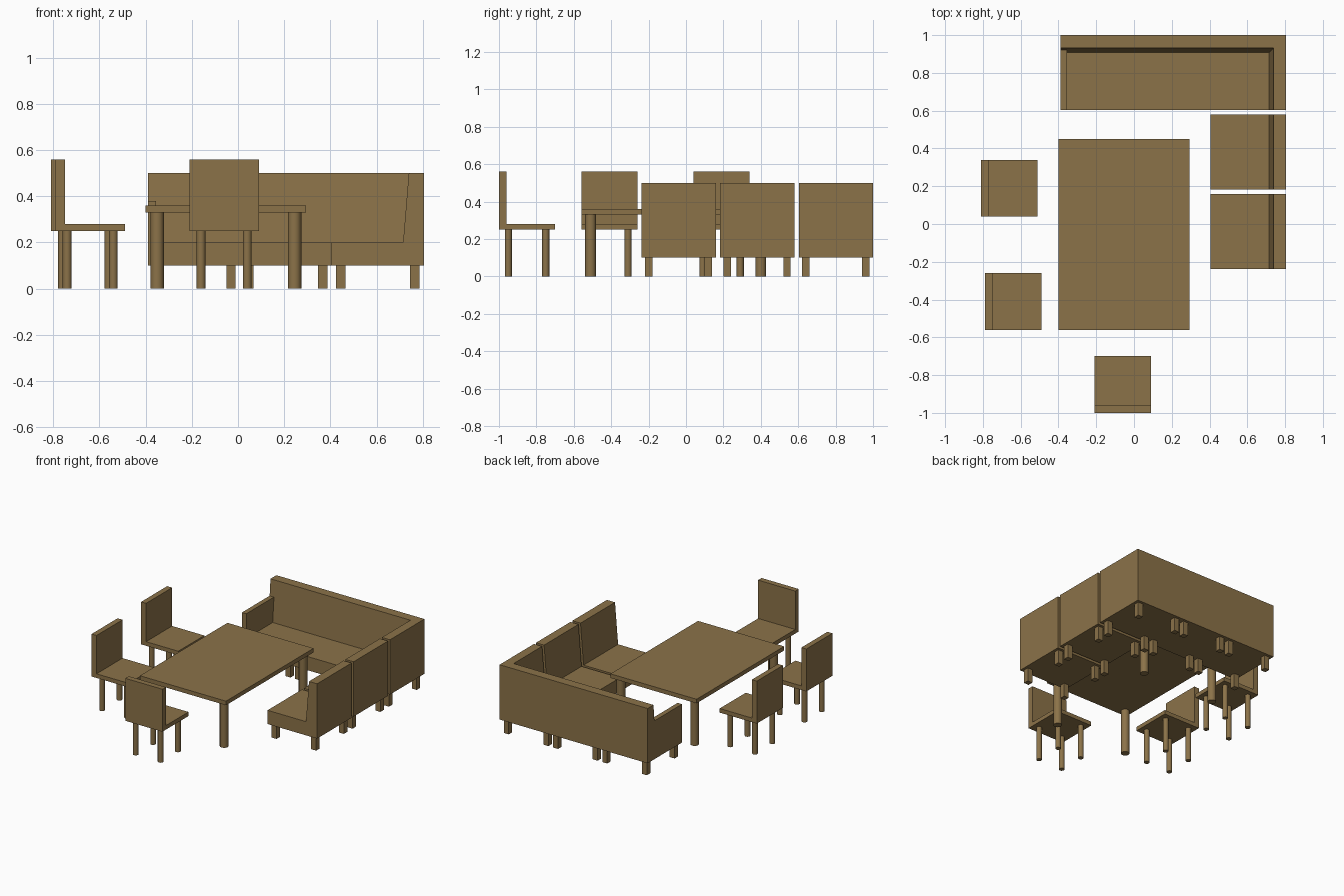
import bpy
import bmesh
from mathutils import Vector

cube = bpy.data.objects.get("Cube")
if cube:
    bpy.data.objects.remove(cube, do_unlink=True)

WOOD = (0.26, 0.17, 0.066, 1)
mat = bpy.data.materials.new("warm brown")
mat.use_nodes = True
mat.diffuse_color = WOOD
mat.node_tree.nodes["Principled BSDF"].inputs["Base Color"].default_value = WOOD


def finish(name, bm):
    bmesh.ops.recalc_face_normals(bm, faces=bm.faces)
    mesh = bpy.data.meshes.new(name)
    bm.to_mesh(mesh)
    bm.free()
    mesh.materials.append(mat)
    obj = bpy.data.objects.new(name, mesh)
    bpy.context.collection.objects.link(obj)
    return obj


def box(name, lo, hi, top_hi=None):
    """Box between two corners; top_hi shifts the far x, y edges of its top."""
    lo, hi = Vector(lo), Vector(hi)
    bm = bmesh.new()
    bmesh.ops.create_cube(bm, size=1)
    for v in bm.verts:
        far = [c > 0 for c in v.co]
        v.co = [hi[i] if far[i] else lo[i] for i in range(3)]
        if top_hi and far[2]:
            for i in (0, 1):
                if far[i]:
                    v.co[i] = top_hi[i]
    return finish(name, bm)


def round_leg(name, x, y, height, radius):
    bm = bmesh.new()
    bmesh.ops.create_cone(bm, cap_ends=True, segments=12, radius1=radius,
                          radius2=radius, depth=height)
    bmesh.ops.translate(bm, verts=bm.verts, vec=(x, y, height / 2))
    obj = finish(name, bm)
    bpy.ops.object.select_all(action='DESELECT')
    obj.select_set(True)
    bpy.context.view_layer.objects.active = obj
    bpy.ops.object.shade_smooth_by_angle(angle=0.7)


def corners(x0, x1, y0, y1, inset):
    return [(x, y) for x in (x0 + inset, x1 - inset) for y in (y0 + inset, y1 - inset)]


# Dining table
TX0, TX1, TY0, TY1 = -0.40, 0.295, -0.56, 0.45
box("table_top", (TX0, TY0, 0.33), (TX1, TY1, 0.36))
for x, y in corners(TX0, TX1, TY0, TY1, 0.05):
    round_leg("table_leg", x, y, 0.33, 0.029)


# Chairs: seat and back form one L-shaped solid
def chair(x, y, back_axis):
    size, back = 0.30, 0.04
    profile = [(0, 0.25), (size, 0.25), (size, 0.28), (back, 0.28), (back, 0.56), (0, 0.56)]
    bm = bmesh.new()
    if back_axis == "x":
        pts, side = [(x + d, y, z) for d, z in profile], (0, size, 0)
    else:
        pts, side = [(x, y + d, z) for d, z in profile], (size, 0, 0)
    face = bm.faces.new([bm.verts.new(p) for p in pts])
    out = bmesh.ops.extrude_face_region(bm, geom=[face], use_keep_orig=True)
    moved = [g for g in out["geom"] if isinstance(g, bmesh.types.BMVert)]
    bmesh.ops.translate(bm, verts=moved, vec=side)
    finish("chair_seat_and_back", bm)
    for lx, ly in corners(x, x + size, y, y + size, 0.05):
        round_leg("chair_leg", lx, ly, 0.25, 0.019)


chair(-0.81, 0.04, "x")
chair(-0.79, -0.56, "x")
chair(-0.21, -1.0, "y")

# Bench sofa: solid blocks with the sitting space cut away, leaving leaning backs
SX = 0.805
LEFT = -0.39


def sofa(name, x0, y0, y1, back_y=None):
    body = box(name, (x0, y0, 0.1), (SX, y1, 0.5))
    far_y = (back_y, back_y + 0.033) if back_y else (y1 + 0.1, y1 + 0.1)
    cutter = box("seat_cutter", (x0 - 0.1, y0 - 0.1, 0.2), (0.715, far_y[0], 0.6),
                 top_hi=(0.748, far_y[1]))
    mod = body.modifiers.new("sitting_space", 'BOOLEAN')
    mod.operation = 'DIFFERENCE'
    mod.solver = 'EXACT'
    mod.object = cutter
    bpy.context.view_layer.objects.active = body
    bpy.ops.object.modifier_apply(modifier=mod.name)
    bpy.data.objects.remove(cutter, do_unlink=True)


def sofa_legs(x0, y0):
    for x, y in corners(x0, x0 + 0.4, y0, y0 + 0.4, 0.04):
        box("sofa_leg", (x - 0.02, y - 0.02, 0), (x + 0.02, y + 0.02, 0.1))


sofa("corner_sofa", LEFT, 0.603, 1.0, back_y=0.907)
sofa("middle_sofa", SX - 0.4, 0.183, 0.58)
sofa("end_sofa", SX - 0.4, -0.238, 0.16)
box("sofa_arm", (LEFT, 0.603, 0.2), (-0.355, 0.92, 0.38))

for i in range(3):
    sofa_legs(LEFT + 0.3975 * i, 0.60)
sofa_legs(SX - 0.4, 0.18)
sofa_legs(SX - 0.4, -0.24)
